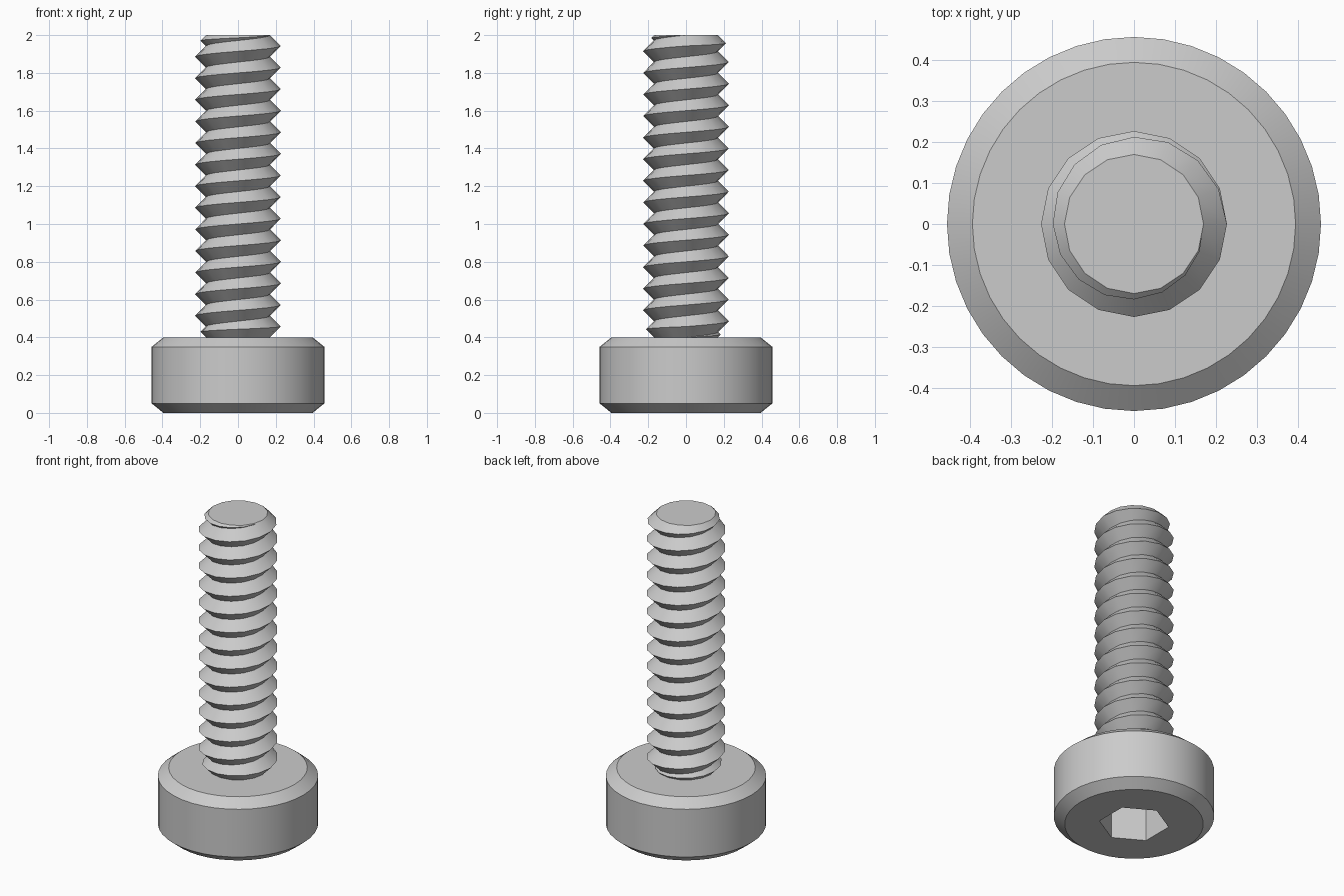
import bpy
import bmesh
from math import cos, sin, pi, radians

cube = bpy.data.objects.get("Cube")
if cube:
    bpy.data.objects.remove(cube, do_unlink=True)

HEAD_TOP, TOP = 0.4, 2.0
HEAD_SIDES, THREAD_SIDES = 40, 16
TURNS = 14
PITCH = (TOP - HEAD_TOP) / TURNS
ROOT, CREST = 0.17, 0.227

steel = bpy.data.materials.new("grey steel")
steel.use_nodes = True
colour = (0.6, 0.6, 0.6, 1)
steel.diffuse_color = colour
steel.node_tree.nodes["Principled BSDF"].inputs["Base Color"].default_value = colour


def finish(bm, name):
    """Turn a bmesh into a smooth-shaded steel object with sharp edges."""
    bmesh.ops.recalc_face_normals(bm, faces=bm.faces)
    mesh = bpy.data.meshes.new(name)
    bm.to_mesh(mesh)
    bm.free()
    obj = bpy.data.objects.new(name, mesh)
    bpy.context.collection.objects.link(obj)
    mesh.materials.append(steel)
    bpy.ops.object.select_all(action="DESELECT")
    obj.select_set(True)
    bpy.context.view_layer.objects.active = obj
    bpy.ops.object.shade_smooth_by_angle(angle=radians(30))


def ring(bm, radius, z, sides, turn=0.0):
    angles = [turn + 2 * pi * i / sides for i in range(sides)]
    return [bm.verts.new((radius * cos(a), radius * sin(a), z)) for a in angles]


def skin(bm, a, b):
    n = len(a)
    for i in range(n):
        j = (i + 1) % n
        bm.faces.new((a[i], a[j], b[j], b[i]))


def loop_edges(bm, verts):
    return [bm.edges.get((v, verts[i - 1])) for i, v in enumerate(verts)]


# Chamfered round head
bm = bmesh.new()
profile = [(0.395, 0), (0.457, 0.05), (0.457, 0.35), (0.395, HEAD_TOP)]
rings = [ring(bm, r, z, HEAD_SIDES) for r, z in profile]
for lower, upper in zip(rings, rings[1:]):
    skin(bm, lower, upper)
bm.faces.new(rings[-1])

# Hexagonal socket sunk into the underside
socket_rim = ring(bm, 0.2, 0, 6, pi / 6)
socket_floor = ring(bm, 0.2, 0.25, 6, pi / 6)
skin(bm, socket_rim, socket_floor)
bm.faces.new(socket_floor)
rim_edges = loop_edges(bm, socket_rim) + loop_edges(bm, rings[0])
bmesh.ops.triangle_fill(bm, edges=rim_edges, use_beauty=True)
finish(bm, "head")


# Threaded shank: a helical V ridge that fades in and out at both ends
def helix_point(bm, radius, z, t):
    a = 2 * pi * t
    return bm.verts.new((radius * cos(a), radius * sin(a), z))


def root_height(t):
    return HEAD_TOP + PITCH * min(max(t, 0), TURNS)


bm = bmesh.new()
previous = None
for step in range((TURNS + 1) * THREAD_SIDES + 1):
    t = step / THREAD_SIDES - 1
    low, high = root_height(t), root_height(t + 1)
    ridge = ROOT + (CREST - ROOT) * (high - low) / PITCH
    section = [helix_point(bm, ROOT, low, t),
               helix_point(bm, ridge, (low + high) / 2, t),
               helix_point(bm, ROOT, high, t)]
    if previous:
        for k in range(2):
            bm.faces.new((previous[k], section[k], section[k + 1], previous[k + 1]))
    previous = section
bmesh.ops.remove_doubles(bm, verts=bm.verts, dist=0.0005)
bmesh.ops.dissolve_degenerate(bm, edges=bm.edges, dist=0.0005)

# Flat tip of the shank
tip = [e for e in bm.edges if e.is_boundary and all(v.co.z > TOP - 0.001 for v in e.verts)]
bmesh.ops.holes_fill(bm, edges=tip, sides=0)
finish(bm, "threaded_shank")
